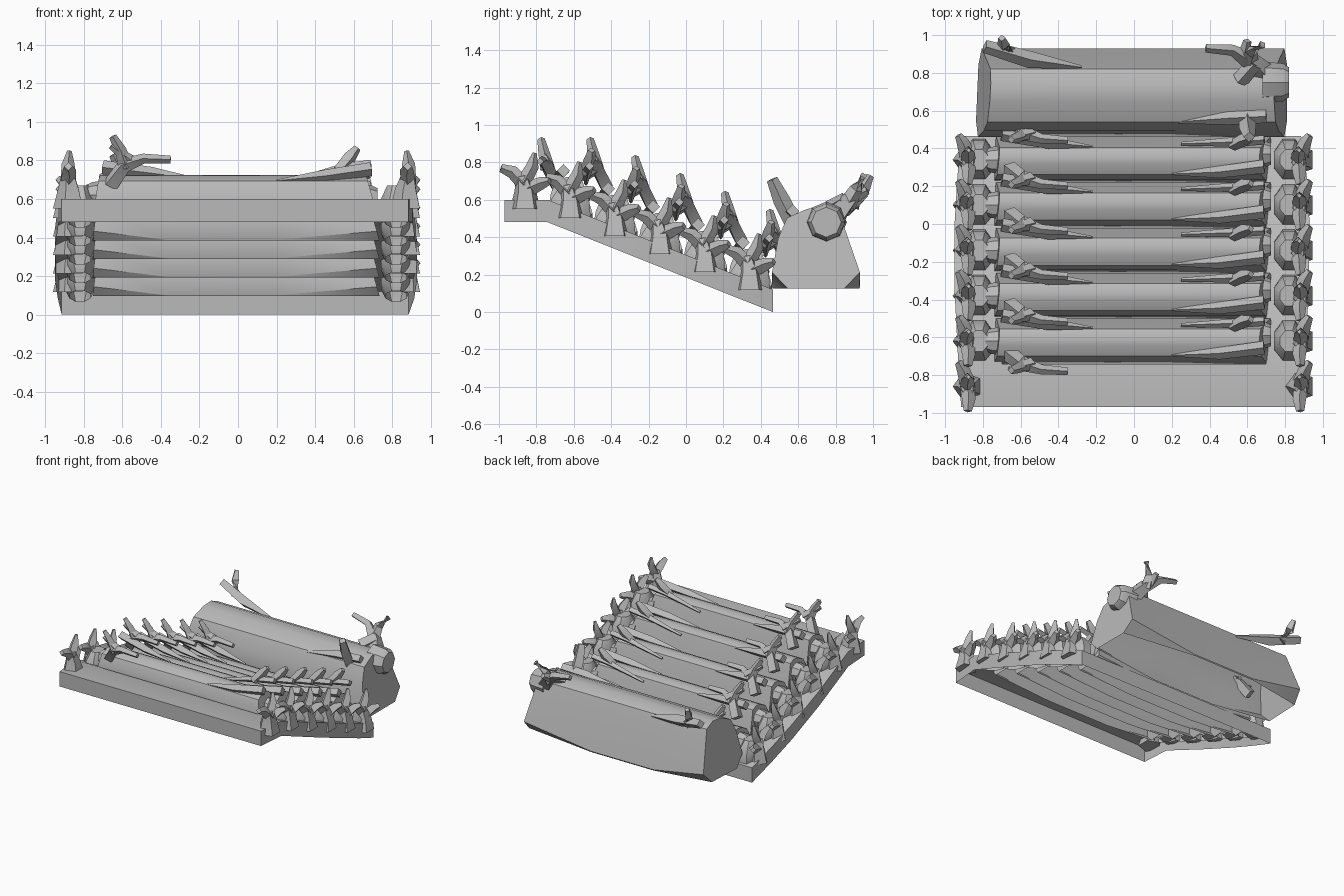
import bpy, bmesh, math, random
from mathutils import Vector

if "Cube" in bpy.data.objects:
    bpy.data.objects.remove(bpy.data.objects["Cube"])

random.seed(4)
wood = bpy.data.materials.new("grey_wood")
wood.diffuse_color = (0.49, 0.49, 0.49, 1)
wood.use_nodes = True
wood.node_tree.nodes["Principled BSDF"].inputs["Base Color"].default_value = wood.diffuse_color


def finish(bm, name):
    bmesh.ops.remove_doubles(bm, verts=bm.verts, dist=0.0001)
    bmesh.ops.recalc_face_normals(bm, faces=bm.faces)
    me = bpy.data.meshes.new(name)
    bm.to_mesh(me)
    bm.free()
    me.materials.append(wood)
    for p in me.polygons:
        p.use_smooth = True
    me.set_sharp_from_angle(angle=math.radians(38))
    ob = bpy.data.objects.new(name, me)
    bpy.context.collection.objects.link(ob)
    return ob


def loft(bm, rings, skip=(), start_cap=True):
    """Skin closed rings of equal length, cap the ends, leave skipped sides open."""
    vs = [[bm.verts.new(p) for p in r] for r in rings]
    n = len(vs[0])
    for a, b in zip(vs, vs[1:]):
        for i in range(n):
            if i not in skip:
                j = (i + 1) % n
                bm.faces.new((a[i], a[j], b[j], b[i]))
    if start_cap:
        bm.faces.new(vs[0])
    bm.faces.new(vs[-1])


def tube(bm, path, sides=4):
    """Faceted twig along (x, y, z, radius) points."""
    pts = [Vector(p[:3]) for p in path]
    rings = []
    for i, p in enumerate(pts):
        d = (pts[min(i + 1, len(pts) - 1)] - pts[max(i - 1, 0)]).normalized()
        ref = Vector((0, 0, 1)) if abs(d.z) < 0.8 else Vector((0, 1, 0))
        u = d.cross(ref).normalized()
        v = u.cross(d)
        r = path[i][3]
        rings.append([p + r * (u * math.cos(a) + v * math.sin(a))
                      for a in [2 * math.pi * k / sides for k in range(sides)]])
    loft(bm, rings)


def face(bm, *pts):
    bm.faces.new([bm.verts.new(p) for p in pts])


# Sloping bed: thin shell with a level front lip, two bowed side rails and a back wall
H, INNER = 0.12, 0.70
bed = [(-0.97, -0.915, 0.885, 0.48), (-0.74, -0.93, 0.905, 0.48),
       (-0.35, -0.95, 0.925, 0.325), (0.0, -0.95, 0.93, 0.185),
       (0.25, -0.935, 0.915, 0.085), (0.465, -0.915, 0.885, 0.0)]
bm = bmesh.new()
for (y0, l0, r0, z0), (y1, l1, r1, z1) in zip(bed, bed[1:]):
    for a, b, inner in ((l0, l1, -INNER), (r0, r1, INNER)):
        face(bm, (a, y0, z0), (b, y1, z1), (b, y1, z1 + H), (a, y0, z0 + H))
        face(bm, (a, y0, z0 + H), (b, y1, z1 + H), (inner, y1, z1 + H), (inner, y0, z0 + H))
for y, l, r, z in (bed[0], bed[-1]):
    face(bm, (l, y, z), (r, y, z), (r, y, z + H), (INNER, y, z + H), (-INNER, y, z + H),
         (l, y, z + H))
face(bm, (-INNER, -0.97, 0.6), (INNER, -0.97, 0.6), (INNER, -0.74, 0.6), (-INNER, -0.74, 0.6))
finish(bm, "sloping_bed")


def section(e):
    """Log outline; e = 1 at the ends, where the lower corners are cut away."""
    c = 0.17 * e
    return [(0.01 + c, 0), (0.99 - c, 0), (1, 0.02 + 0.18 * e), (0.84, 0.7),
            (0.77, 0.92), (0.6, 1), (0.4, 0.98), (0.17, 0.87),
            (0.07, 0.62), (0, 0.02 + 0.18 * e)]


def log(name, y0, z0, depth, height, left, right, slants):
    """Log shell, open along its underside."""
    bm = bmesh.new()
    rings = []
    for x, side, e in ((left, 0, 1), (-0.36, None, 0), (0.2, None, 0), (right, 1, 1)):
        ring = []
        for u, v in section(e):
            dx = 0
            if side == 0:
                dx = slants[0] * v + 0.02 * u
            elif side == 1:
                dx = -slants[1] * v
            ring.append((x + dx, y0 + depth * u, z0 + height * v))
        rings.append(ring)
    loft(bm, rings, skip=(0,))
    return finish(bm, name)


def knot(bm, x0, x1, y, z, r):
    inner = x1 - math.copysign(0.03, x1)
    tube(bm, [(x0, y, z, r * 1.1), (inner, y, z, r), (x1, y, z, r * 0.8)], 8)


def left_fork(bm, y, z):
    """Three-armed twig near the left end."""
    tube(bm, [(-0.66, y + 0.05, z - 0.05, 0.045), (-0.59, y, z + 0.05, 0.04),
              (-0.49, y - 0.03, z + 0.085, 0.026), (-0.35, y - 0.04, z + 0.08, 0.02)])
    tube(bm, [(-0.58, y, z + 0.04, 0.04), (-0.61, y - 0.02, z + 0.13, 0.03),
              (-0.65, y - 0.035, z + 0.2, 0.02)])
    tube(bm, [(-0.54, y, z + 0.06, 0.035), (-0.66, y - 0.03, z + 0.15, 0.016)])


# Five step logs with ridges, end knots, forked twigs and side lumps
for i in range(5):
    y, z = -0.74 + 0.24 * i, 0.48 - 0.096 * i
    top = z + 0.245
    log(f"step_log_{i + 1}", y, z, 0.24, 0.245, -0.755, 0.735, (0.03, 0.07))

    bm = bmesh.new()
    knot(bm, -0.70, -0.785, y + 0.12, z + 0.14, 0.068)
    knot(bm, 0.66, 0.725, y + 0.15, z + 0.12, 0.07)
    finish(bm, f"log_knots_{i + 1}")

    bm = bmesh.new()
    # front right ridge and back left ridge rising toward the ends
    tube(bm, [(0.2, y + 0.045, top - 0.03, 0.006), (0.45, y + 0.055, top - 0.005, 0.032),
              (0.69, y + 0.085, top + 0.03, 0.036)])
    tube(bm, [(-0.22, y + 0.19, top - 0.02, 0.006), (-0.45, y + 0.21, top + 0.01, 0.032),
              (-0.70, y + 0.255, top + 0.04, 0.036)])
    finish(bm, f"log_ridges_{i + 1}")

    bm = bmesh.new()
    if i == 0:
        left_fork(bm, y, top)
    left_fork(bm, y + 0.262, top)
    # right fork at the back edge
    yb = y + 0.215
    tube(bm, [(0.25, yb - 0.01, top - 0.04, 0.01), (0.55, yb, top + 0.035, 0.026),
              (0.69, yb + 0.01, top + 0.055, 0.024)])
    tube(bm, [(0.52, yb - 0.02, top + 0.02, 0.03), (0.58, yb + 0.01, top + 0.09, 0.035),
              (0.62, yb + 0.02, top + 0.14, 0.02)])
    finish(bm, f"log_twigs_{i + 1}")

    # rounded lumps packed between the log ends and the rails, open below
    for s, label in ((-1, "left"), (1, "right")):
        bm = bmesh.new()
        rings = []
        for h, rx, ry in ((0.0, 0.06, 0.115), (0.05, 0.085, 0.12),
                          (0.12, 0.085, 0.11), (0.19, 0.05, 0.06)):
            rings.append([(s * 0.82 + rx * math.cos(t), y + 0.12 + ry * math.sin(t),
                           z + h - 0.03 * (h < 0.1) * math.sin(t))
                          for t in [math.pi * (2 * k + 1) / 8 for k in range(8)]])
        loft(bm, rings, start_cap=False)
        finish(bm, f"{label}_lump_{i + 1}")

# Large log at the low end
log("large_log", 0.46, 0.125, 0.47, 0.435, -0.84, 0.81, (0.07, 0.07))
bm = bmesh.new()
knot(bm, 0.68, 0.82, 0.75, 0.48, 0.1)
finish(bm, "large_log_knot")

bm = bmesh.new()
# back right fork
tube(bm, [(0.70, 0.78, 0.48, 0.07), (0.62, 0.86, 0.58, 0.05),
          (0.52, 0.92, 0.65, 0.03), (0.38, 0.93, 0.68, 0.022)])
tube(bm, [(0.61, 0.86, 0.57, 0.05), (0.62, 0.91, 0.66, 0.035), (0.68, 0.95, 0.73, 0.022)])
tube(bm, [(0.58, 0.88, 0.6, 0.035), (0.60, 0.97, 0.65, 0.022)])
tube(bm, [(0.56, 0.76, 0.55, 0.045), (0.64, 0.85, 0.6, 0.04)])
# back left fork
tube(bm, [(-0.28, 0.83, 0.51, 0.01), (-0.55, 0.87, 0.56, 0.045), (-0.79, 0.94, 0.62, 0.035)])
tube(bm, [(-0.64, 0.9, 0.57, 0.04), (-0.69, 0.95, 0.66, 0.035), (-0.70, 0.985, 0.73, 0.02)])
# front right ridge and twig
tube(bm, [(0.22, 0.54, 0.49, 0.008), (0.5, 0.56, 0.53, 0.035), (0.70, 0.57, 0.54, 0.035)])
tube(bm, [(0.60, 0.57, 0.48, 0.045), (0.60, 0.51, 0.6, 0.045), (0.61, 0.46, 0.71, 0.03)])
finish(bm, "large_log_twigs")

# Branching stumps along both edges of the bed
for s, label in ((-1, "left"), (1, "right")):
    for i in range(6):
        y = -0.86 + 0.24 * i
        z = 0.60 - 0.4 * max(0, y + 0.74)
        x = s * 0.875
        k = random.uniform(-0.012, 0.012)
        bm = bmesh.new()
        tube(bm, [(x, y, z - 0.05, 0.085), (x, y, z + 0.05, 0.06),
                  (x + k, y - 0.015, z + 0.13, 0.035)], 5)
        tube(bm, [(x + k, y, z + 0.08, 0.04), (x, y - 0.07, z + 0.15, 0.035),
                  (x + s * 0.005, y - 0.13, z + 0.17, 0.022)])
        tube(bm, [(x + k, y - 0.01, z + 0.09, 0.04), (x + k, y + 0.04, z + 0.18, 0.034),
                  (x, y + 0.05, z + 0.25, 0.012)])
        tube(bm, [(x, y, z + 0.05, 0.045), (x + s * 0.03, y + 0.09, z + 0.09, 0.034),
                  (x + s * 0.055, y + 0.13, z + 0.1, 0.02)])
        finish(bm, f"{label}_stump_{i + 1}")
